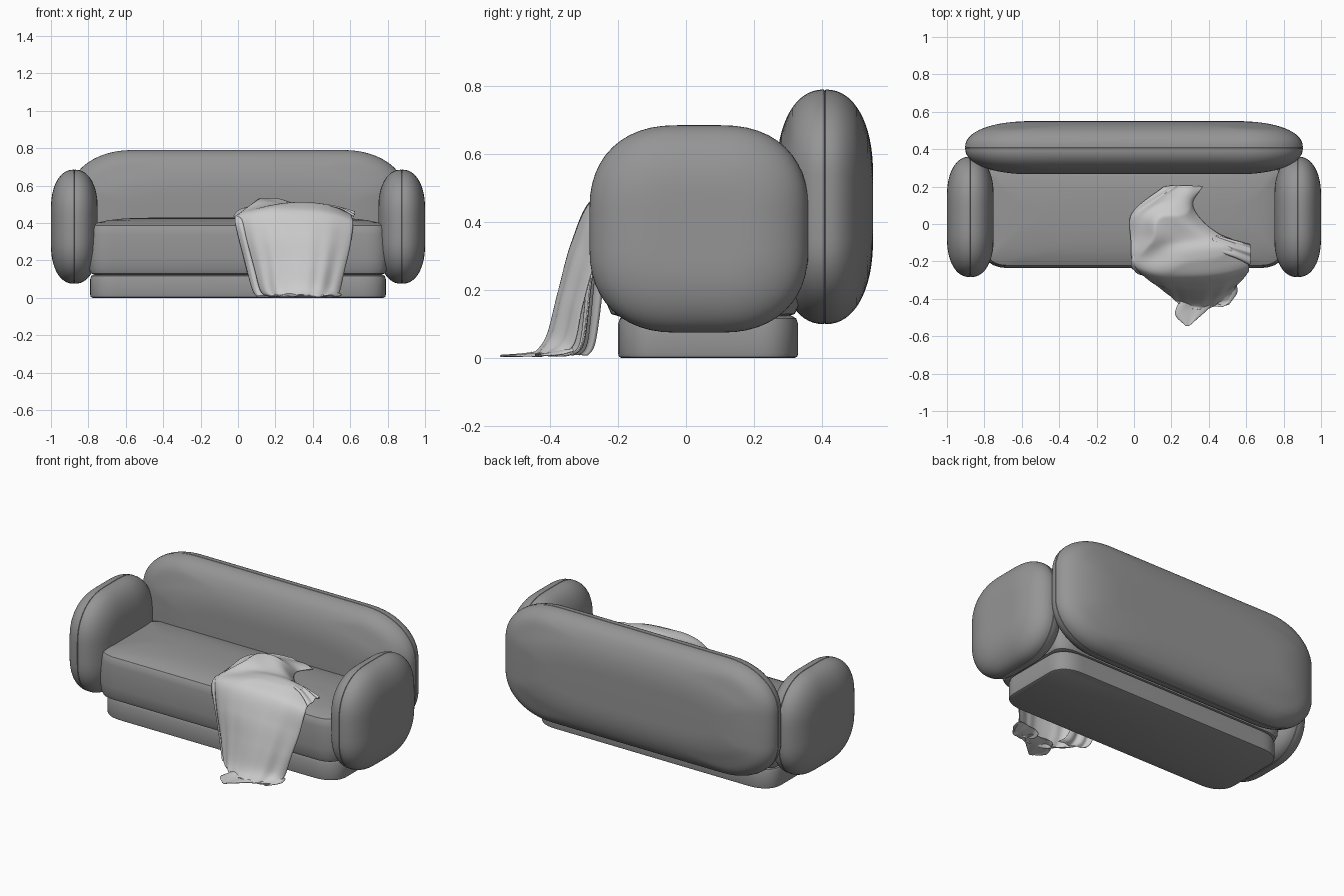
import bpy, bmesh
from math import sin, cos, pi, radians
from mathutils import Vector

if "Cube" in bpy.data.objects:
    bpy.data.objects.remove(bpy.data.objects["Cube"])


def material(name, value):
    m = bpy.data.materials.new(name)
    m.diffuse_color = (value, value, value, 1)
    m.use_nodes = True
    m.node_tree.nodes["Principled BSDF"].inputs["Base Color"].default_value = m.diffuse_color
    return m


FABRIC = material("dark_fabric", .3)
WOOL = material("light_wool", .95)


def finish(bm, name, mat, angle=40):
    bmesh.ops.recalc_face_normals(bm, faces=bm.faces)
    me = bpy.data.meshes.new(name)
    bm.to_mesh(me)
    bm.free()
    me.materials.append(mat)
    ob = bpy.data.objects.new(name, me)
    bpy.context.collection.objects.link(ob)
    bpy.ops.object.select_all(action='DESELECT')
    ob.select_set(True)
    bpy.context.view_layer.objects.active = ob
    bpy.ops.object.shade_smooth_by_angle(angle=radians(angle))
    return ob


def outline(ha, hb, ra, rb, p, n=12):
    # rectangle with superelliptic corners
    pts = []
    for q, (sa, sb) in enumerate([(1, 1), (-1, 1), (-1, -1), (1, -1)]):
        for i in range(n + 1):
            t = pi / 2 * (i / n if q % 2 == 0 else 1 - i / n)
            c, s = max(cos(t), 0) ** (2 / p), max(sin(t), 0) ** (2 / p)
            pts.append((sa * (ha - ra + ra * c), sb * (hb - rb + rb * s)))
    return pts


def stack(name, half, radius, profile, place, p=2.3):
    # rings of (inset a, inset b, height) skinned into a closed cushion
    def corner(k, inset):
        soft = .6 * (half[k] - inset) * min(1, inset / .15)
        return max(radius[k] - inset, soft, .004)
    bm = bmesh.new()
    rings = []
    for ia, ib, h in profile:
        pts = outline(half[0] - ia, half[1] - ib, corner(0, ia), corner(1, ib), p)
        rings.append([bm.verts.new(place(a, b, h)) for a, b in pts])
    n = len(rings[0])
    for r0, r1 in zip(rings, rings[1:]):
        for i in range(n):
            j = (i + 1) % n
            bm.faces.new((r0[i], r0[j], r1[j], r1[i]))
    bm.faces.new(rings[0])
    bm.faces.new(rings[-1])
    return finish(bm, name, FABRIC)


def pillow_profile(ia, ib, thick, p=2.2, n=16):
    # rounded edge with a narrow sewn groove at mid thickness
    up = []
    for i in range(n + 1):
        t = pi / 2 * i / n
        k = 1 - max(cos(t), 0) ** (2 / p)
        up.append((ia * k, ib * k, .002 + (thick - .002) * sin(t) ** (2 / p)))
    down = [(a, b, -h) for a, b, h in reversed(up)]
    return down + [(.004, .004, 0)] + up


# base plinth
stack("base", (.79, .265), (.15, .12),
      [(.012, .012, 0), (.003, .003, .004), (0, 0, .015), (0, 0, .1),
       (.006, .006, .117), (.02, .02, .125)],
      lambda a, b, h: (a, b + .065, h))

# seat cushion with a seam along its upper edge
stack("seat", (.80, .285), (.13, .09),
      [(.04, .04, .122), (.015, .015, .13), (.004, .004, .155), (0, 0, .21),
       (0, 0, .28), (.007, .004, .34), (.014, .01, .381), (.017, .013, .384),
       (.018, .014, .387), (.05, .045, .402), (.11, .09, .415),
       (.18, .14, .423), (.25, .19, .427), (.4, .25, .429)],
      lambda a, b, h: (a, b + .05, h))

# backrest
stack("backrest", (.903, .345), (.34, .25), pillow_profile(.36, .25, .142),
      lambda a, b, h: (a, .408 + h, .445 + b), 2.1)

# arms
for side, label in ((-1, "left"), (1, "right")):
    stack(label + "_arm", (.322, .305), (.26, .25),
          pillow_profile(.21, .21, .125),
          lambda a, b, h, s=side: (s * (.875 + h), .038 + a, .38 + b))


def spline(keys, t):
    f = min(max(t, 0), .99999) * (len(keys) - 1)
    i = int(f)
    f -= i
    a, b, c, d = (keys[min(max(i + k, 0), len(keys) - 1)] for k in (-1, 0, 1, 2))
    return .5 * (2 * b + (c - a) * f + (2 * a - 5 * b + 4 * c - d) * f * f
                 + (3 * b - a - 3 * c + d) * f ** 3)


def cloth(name, rows, fold, nu=80, nv=110):
    # sheet through rows of (left, middle, right) points, with folds
    cols = [[Vector(r[k]) for r in rows] for k in range(3)]
    bm = bmesh.new()
    grid = []
    for j in range(nv + 1):
        v = j / nv
        l, m, r = (spline(c, v) for c in cols)
        line = []
        for i in range(nu + 1):
            u = i / nu
            w = 2 * u - 1
            bulge = m - (l + r) / 2
            pos = l.lerp(r, u) + bulge * (1 - abs(w) ** 3) + fold(u, v)
            pos.z = max(pos.z, .005)
            line.append(bm.verts.new(pos))
        grid.append(line)
    for j in range(nv):
        for i in range(nu):
            bm.faces.new((grid[j][i], grid[j][i + 1],
                          grid[j + 1][i + 1], grid[j + 1][i]))
    ob = finish(bm, name, WOOL, 60)
    sol = ob.modifiers.new("thickness", 'SOLIDIFY')
    sol.thickness = .004
    sol.offset = 0
    return ob


def throw_fold(u, v):
    edge = 4 * u * (1 - u)
    if v < .5:
        # swirling creases on the seat
        k = min(1, (.5 - v) * 6) * edge ** .6
        ridge = abs(sin(13 * v + 6 * u + 1.2 * sin(5 * u)))
        fine = sin(34 * v + 9 * u + 2 * sin(4 * u))
        return Vector((.008 * sin(25 * v), 0, (.03 * (.5 - ridge) + .004 * fine) * k))
    # soft vertical pleats on the hanging part, stronger at its sides
    k = min(1, (v - .5) * 4)
    side = abs(2 * u - 1) ** 2
    pleat = .004 * sin(11 * u + 2 * v) + .014 * side * sin(34 * u + 3 + 4 * v)
    return Vector((0, -pleat * k * edge ** .5, .012 * sin(14 * u) * max(0, v - .85) * 5))


# main throw: bunched on the seat, over the front edge, down to the floor
cloth("throw_blanket", [
    ((.16, .20, .435), (.26, .205, .45), (.365, .20, .435)),
    ((.06, .13, .435), (.20, .13, .495), (.31, .12, .435)),
    ((-.01, .04, .435), (.17, .04, .515), (.36, .03, .435)),
    ((-.025, -.07, .435), (.23, -.07, .52), (.44, -.05, .435)),
    ((-.01, -.16, .435), (.28, -.16, .505), (.59, -.12, .45)),
    ((.02, -.245, .42), (.30, -.275, .465), (.615, -.23, .41)),
    ((.05, -.275, .30), (.31, -.335, .34), (.60, -.27, .28)),
    ((.09, -.295, .15), (.32, -.37, .20), (.57, -.305, .15)),
    ((.12, -.31, .04), (.32, -.40, .075), (.545, -.33, .04)),
    ((.16, -.34, .01), (.32, -.43, .02), (.53, -.38, .01)),
    ((.24, -.40, .006), (.32, -.45, .008), (.50, -.43, .006))], throw_fold)

# under layer showing at the left of the hanging part
cloth("throw_left_layer", [
    ((.01, -.14, .435), (.05, -.15, .45), (.10, -.15, .455)),
    ((-.015, -.20, .435), (.04, -.21, .448), (.11, -.22, .45)),
    ((-.01, -.243, .38), (.05, -.26, .38), (.12, -.26, .38)),
    ((.03, -.25, .22), (.09, -.28, .22), (.16, -.28, .22)),
    ((.075, -.27, .05), (.14, -.30, .05), (.22, -.30, .05)),
    ((.10, -.29, .008), (.17, -.33, .01), (.26, -.33, .008))],
    lambda u, v: Vector((0, .006 * sin(14 * u + 3 * v), 0)), 20, 40)

# loose corner at the right of the seat
cloth("throw_right_corner", [
    ((.40, -.05, .44), (.42, -.08, .48), (.42, -.14, .50)),
    ((.51, -.08, .45), (.53, -.12, .48), (.54, -.18, .475)),
    ((.62, -.11, .44), (.625, -.15, .455), (.62, -.22, .43))],
    lambda u, v: Vector((0, 0, .006 * sin(15 * u))), 16, 20)

# corners lying on the floor
cloth("throw_floor_corner", [
    ((.26, -.38, .012), (.33, -.39, .03), (.42, -.38, .012)),
    ((.22, -.48, .006), (.31, -.45, .014), (.42, -.43, .006)),
    ((.275, -.54, .005), (.29, -.545, .006), (.31, -.53, .005))],
    lambda u, v: Vector((0, 0, .002 * sin(9 * u))), 16, 20)
cloth("throw_floor_fold", [
    ((.38, -.36, .02), (.45, -.35, .04), (.55, -.33, .02)),
    ((.38, -.40, .01), (.46, -.39, .02), (.55, -.37, .01)),
    ((.46, -.43, .005), (.49, -.435, .006), (.51, -.425, .005))],
    lambda u, v: Vector((0, 0, .003 * sin(9 * u))), 16, 20)
